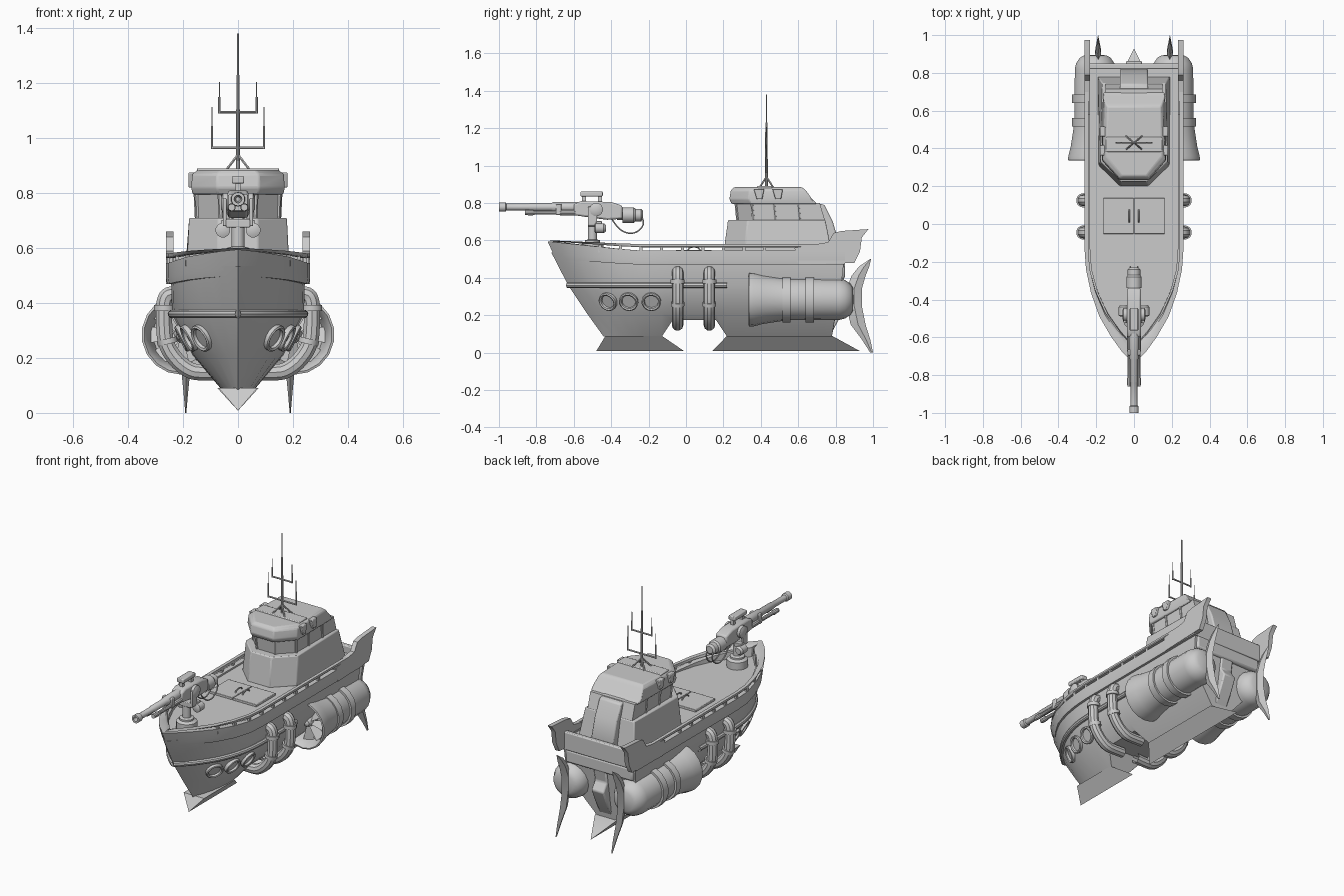
import bpy, bmesh, math
from mathutils import Vector
from mathutils.bvhtree import BVHTree

if "Cube" in bpy.data.objects:
    bpy.data.objects.remove(bpy.data.objects["Cube"])

def mesh(name, verts, faces, mirror=False, bevel=0):
    me = bpy.data.meshes.new(name)
    me.from_pydata([tuple(v) for v in verts], [], faces)
    bm = bmesh.new(); bm.from_mesh(me)
    bmesh.ops.remove_doubles(bm, verts=bm.verts, dist=1e-5)
    bmesh.ops.recalc_face_normals(bm, faces=bm.faces)
    bm.to_mesh(me); bm.free()
    ob = bpy.data.objects.new(name, me)
    bpy.context.collection.objects.link(ob)
    if bevel:
        b = ob.modifiers.new("bevel", 'BEVEL'); b.width = bevel; b.segments = 2
    if mirror: ob.modifiers.new("mirror", 'MIRROR').use_mirror_merge = False
    return ob

def loft(name, rings, mirror=False, bevel=0):
    n = len(rings[0])
    f = [(i*n+j, i*n+(j+1) % n, (i+1)*n+(j+1) % n, (i+1)*n+j)
         for i in range(len(rings)-1) for j in range(n)]
    f += [tuple(range(n)), tuple((len(rings)-1)*n+j for j in range(n))]
    return mesh(name, [v for r in rings for v in r], f, mirror, bevel)

def lathe(name, origin, axis, profile, n=16, mirror=False):
    q = Vector(axis).to_track_quat('Z', 'Y'); o = Vector(origin)
    ang = [2*math.pi*(j+.5)/n for j in range(n)]
    return loft(name, [[o + q @ Vector((max(r, .0005)*math.cos(a), max(r, .0005)*math.sin(a), t))
                        for a in ang] for t, r in profile], mirror)

def rod(name, a, b, r, r2=None, n=10, mirror=False):
    d = Vector(b)-Vector(a)
    return lathe(name, a, d, [(0, r), (d.length, r if r2 is None else r2)], n, mirror)

def box(name, c, s, mirror=False, bevel=0):
    x, y, z = s[0]/2, s[1]/2, s[2]/2
    return loft(name, [[(c[0]+i*x, c[1]+j*y, c[2]+k*z) for i, j in ((-1, -1), (1, -1), (1, 1), (-1, 1))]
                       for k in (-1, 1)], mirror, bevel)

def plate(name, yz, x, t, mirror=False, bevel=0):
    return loft(name, [[(x+s*t/2, y, z) for y, z in yz] for s in (-1, 1)], mirror, bevel)

def pipe(name, pts, r, mirror=False):
    cu = bpy.data.curves.new(name, 'CURVE'); cu.dimensions = '3D'
    cu.bevel_depth = r; cu.bevel_resolution = 3; cu.resolution_u = 5
    sp = cu.splines.new('NURBS'); sp.points.add(len(pts)-1)
    for p, c in zip(sp.points, pts): p.co = (*c, 1)
    sp.use_endpoint_u = True; sp.order_u = 3
    tmp = bpy.data.objects.new("tmp", cu); bpy.context.collection.objects.link(tmp)
    bpy.context.view_layer.update()
    me = bpy.data.meshes.new_from_object(tmp.evaluated_get(bpy.context.evaluated_depsgraph_get()))
    bpy.data.objects.remove(tmp)
    ob = bpy.data.objects.new(name, me); bpy.context.collection.objects.link(ob)
    if mirror: ob.modifiers.new("mirror", 'MIRROR').use_mirror_merge = False
    return ob

def lerp(tab, t):
    for (a, va), (b, vb) in zip(tab, tab[1:]):
        if t <= b: return va+(vb-va)*max(0, t-a)/(b-a)
    return tab[-1][1]

# hull: sheared sections from bow to stern, with a raised step amidships
def plan(y): return lerp([(-.72, 0), (-.66, .24), (-.58, .47), (-.48, .70), (-.36, .87), (-.24, .97), (-.14, 1)], y)
ys = [-.72, -.66, -.58, -.48, -.36, -.24, -.13, -.07, .16, .22, .5, .85]
levels = [(.535, .245, .0, .85), (.36, .24, .09, .83), (.21, .165, .19, .80), (.085, .06, .28, .78)]
sections = []
for y in ys:
    side = []
    for k, (z, w, bow, stern) in enumerate(levels):
        if k == 3 and y in (-.07, .16): z, w = .175, .13
        side.append((w*plan(y), min(y+bow*max(0, 1-(y+.72)/.55), stern), z))
    sections.append(side+[(-x, y2, z) for x, y2, z in reversed(side)])
hull = loft("hull", sections)
tree = BVHTree.FromPolygons([v.co for v in hull.data.vertices], [tuple(p.vertices) for p in hull.data.polygons])
pipe("belt_rail", [s[1] for s in sections[:-2]], .016, True)
box("stern_platform", (0, .735, .435), (.46, .23, .08), bevel=.012)

# bulwark strake, top rail and posts
def band(name, lo, hi, w, t):
    rings = []
    for y in ys:
        x, f = w*plan(y), max(0, 1-(y+.72)/.45)
        xi = max(0, x-t*(1+f)); yy = y-.02*f
        zl, zh = lo+.03*f, hi(f)
        rings.append([(x*.985, yy+.045*f, zl), (x, yy+.03*f, zl+(zh-zl)*.3), (x, yy, zh), (xi, yy+t*f, zh), (xi, yy+.05*f, zl)])
    loft(name, rings, True)
band("bulwark", .47, lambda f: .545+.05*f, .262, .03)
band("top_rail", .563, lambda f: .58+.02*f, .262, .02)
for i in range(9):
    y = -.46+i*.11
    box("rail_post", (.252*plan(y), y, .555), (.014, .016, .04), True)
box("stern_bulwark", (0, .835, .525), (.5, .03, .11), bevel=.006)
plate("stern_wing", [(.58, .56), (.76, .59), (.79, .64), (.83, .65), (.975, .66), (.94, .615), (.93, .54), (.9, .48), (.6, .47)], .248, .028, True)

# keel foils, V shaped in section
def foil(name, a, b, c, d, w):
    v = [(-w, b, .09), (w, b, .09), (w, c, .09), (-w, c, .09), (0, a, .008), (0, d, .008)]
    mesh(name, v, [(0, 1, 2, 3), (0, 3, 5, 4), (1, 4, 5, 2), (0, 4, 1), (3, 2, 5)])
foil("front_keel_foil", -.48, -.43, -.13, -.01, .07)
foil("rear_keel_foil", .14, .22, .78, .93, .075)

# portholes set on the hull side
for y in (-.415, -.305, -.185):
    p, nrm, _, _ = tree.ray_cast(Vector((1, y, .275)), Vector((-1, 0, 0)))
    lathe("porthole", p, nrm, [(-.02, .05), (.014, .052), (.018, .046), (.014, .038), (.003, .036), (.003, 0)], 18, True)

# exhaust pipes looping down the hull
for y in (-.045, .125):
    pipe("side_pipe", [(.2, y, .43), (.24, y, .435), (.268, y, .42), (.27, y, .34), (.265, y, .25),
                       (.225, y, .19), (.18, y, .155), (.14, y, .145), (.05, y, .15)], .031, True)
    lathe("pipe_flange", (.268, y, .37), (0, 0, 1), [(0, .031), (0, .038), (.022, .038), (.022, .031)], 14, True)
    lathe("pipe_flange_low", (.255, y, .25), (.25, 0, 1), [(0, .031), (0, .037), (.02, .037), (.02, .031)], 14, True)

# side jets: bell intake, barrel, rounded tail, straps and fan
jx, jz = .205, .285
lathe("jet_barrel", (jx, 0, jz), (0, 1, 0),
      [(.44, 0), (.44, .105), (.38, .118), (.345, .13), (.335, .138), (.338, .146), (.36, .145), (.41, .132),
       (.5, .118), (.56, .112), (.82, .11), (.85, .103), (.88, .083), (.893, .06), (.895, 0)], 18, True)
for y in (.515, .64):
    lathe("jet_strap", (jx, y, jz), (0, 1, 0), [(0, .1), (0, .124), (.045, .124), (.045, .1)], 18, True)
lathe("fan_hub", (jx, .36, jz), (0, 1, 0), [(0, 0), (.01, .02), (.04, .03), (.08, .03)], 12, True)
for i in range(8):
    a = i*math.pi/4
    u, v = Vector((math.cos(a), 0, math.sin(a))), Vector((-math.sin(a), 0, math.cos(a)))
    o = Vector((jx, .40, jz)); s = Vector((0, .012, 0))
    mesh("fan_blade", [o+u*.02-v*.008-s, o+u*.02+v*.008+s, o+u*.112+v*.03+s, o+u*.112-v*.03-s], [(0, 1, 2, 3)], True)

# rudders behind the jets: blades thickest at mid height
rud = [(.88, 1, .0, .002), (.9, .99, .05, .008), (.88, .96, .15, .016), (.858, .94, .25, .016), (.858, .94, .34, .016),
       (.885, .96, .41, .012), (.925, .98, .46, .006), (.985, .99, .5, .002)]
rud[0] = (.985, 1, .0, .002); rud[1] = (.94, .985, .07, .008)
loft("rudder", [[(.19-t, (a+b)/2, z), (.19, a, z), (.19+t, (a+b)/2, z), (.19, b, z)] for a, b, z, t in rud], True)
rod("rudder_shaft", (.19, .8, .28), (.19, .89, .28), .025, mirror=True)
plate("stern_spine", [(.77, .09), (.83, .2), (.865, .28), (.83, .33), (.85, .44), (.77, .44)], 0, .085, bevel=.008)

# cabin in tiers
def tier(name, rows, bevel=.006):
    loft(name, [[(x, y, z) for x, y in pts]+[(-x, y, z) for x, y in reversed(pts)] for z, pts in rows], False, bevel)
tier("cabin_lower", [(.53, [(.075, .2), (.187, .31), (.192, .78)]), (.71, [(.07, .225), (.178, .33), (.168, .745)])])
tier("cabin_windows", [(.70, [(.06, .275), (.148, .36), (.152, .745)]), (.8, [(.065, .265), (.152, .35), (.152, .715)])], 0)
tier("cabin_roof", [(.795, [(.075, .245), (.165, .345), (.162, .7)]), (.82, [(.078, .232), (.17, .335), (.165, .675)]),
                    (.868, [(.076, .24), (.167, .34), (.152, .64)]), (.884, [(.065, .255), (.148, .36), (.14, .62)])])
for x, y in ((.065, .268), (.149, .353), (.152, .47), (.152, .6)):
    rod("window_post", (x-.003, y+.008, .705), (x+.002, y-.002, .805), .008, n=6, mirror=True)
plate("cabin_rear_duct", [(.6, .80), (.68, .805), (.74, .79), (.785, .7), (.82, .58), (.81, .53), (.6, .53)], 0, .15, bevel=.008)
box("roof_visor", (0, .42, .883), (.3, .08, .014), bevel=.005)
for y in (.39, .49):
    plate("roof_vent", [(y-.028, .875), (y+.028, .875), (y+.018, .82), (y-.012, .82)], .165, .03, True, .004)

# mast with antennas
rod("mast", (0, .43, .87), (0, .43, 1.23), .008, .006)
rod("mast_tip", (0, .43, 1.23), (0, .43, 1.38), .003)
for dy in (-.035, .035):
    rod("mast_brace", (.042, .43+dy, .885), (0, .43, .94), .005, n=6, mirror=True)
for z, w in ((.965, .095), (1.095, .068)):
    rod("mast_yard", (-w, .43, z), (w, .43, z), .005, n=8)
    rod("antenna_base", (w, .43, z-.005), (w, .43, z+(.08 if w > .08 else .055)), .0045, n=8, mirror=True)
    rod("antenna_whip", (w, .43, z), (w, .43, z+(.148 if w > .08 else .11)), .002, n=6, mirror=True)

# deck hatch with handles
box("hatch_door", (.082, .042, .541), (.16, .19, .016), True, .003)
pipe("hatch_handle", [(.025, .01, .54), (.025, .01, .565), (.025, .075, .565), (.025, .075, .54)], .004, True)

# deck gun
g = -.5
lathe("gun_base", (0, g, .53), (0, 0, 1), [(0, .06), (.05, .06), (.06, .042), (.07, .042), (.075, .024), (.16, .024)], 16)
box("gun_yoke", (0, g, .69), (.09, .05, .03), bevel=.004)
box("gun_yoke_arm", (.048, g, .73), (.014, .05, .1), True, .004)
plate("gun_body", [(-.6, .735), (-.6, .795), (-.56, .81), (-.4, .805), (-.34, .785), (-.34, .715), (-.42, .71), (-.5, .72)], 0, .075, bevel=.01)
lathe("gun_trunnion", (.03, g+.02, .765), (1, 0, 0), [(0, .036), (.025, .036), (.032, .022), (.032, 0)], 14, True)
lathe("gun_barrel", (0, -1, .778), (0, 1, 0), [(.06, .008), (0, .014), (0, .025), (.035, .025), (.04, .018), (.16, .018),
      (.165, .021), (.28, .021), (.29, .026), (.42, .028)], 14)
lathe("gun_lower_tube", (.023, -.86, .748), (0, 1, 0), [(0, .013), (.04, .015), (.05, .011), (.18, .011), (.19, .015), (.28, .015)], 10, True)
box("barrel_clamp", (0, -.68, .765), (.07, .03, .06), bevel=.004)
box("gun_sight", (0, -.505, .848), (.045, .12, .026), bevel=.005)
for y in (-.545, -.46): box("sight_mount", (0, y, .82), (.02, .02, .05))
lathe("gun_motor", (0, -.37, .735), (0, 1, 0), [(0, .025), (.03, .025), (.03, .042), (.09, .042), (.1, .034), (.13, .034), (.14, .022), (.14, 0)], 14)
lathe("gun_side_drum", (.055, -.49, .665), (0, 1, 0), [(0, .015), (.005, .027), (.05, .027), (.062, .018), (.062, 0)], 12, True)
box("drum_bracket", (.035, -.465, .69), (.05, .03, .025), True, .003)
pipe("gun_cable", [(.02, -.25, .74), (.02, -.21, .7), (.02, -.27, .63), (.02, -.36, .65), (.02, -.4, .72)], .004, True)

# smooth the rounded parts, keep edges sharp
bpy.ops.object.select_all(action='SELECT')
bpy.context.view_layer.objects.active = hull
bpy.ops.object.shade_smooth_by_angle(angle=math.radians(32))
